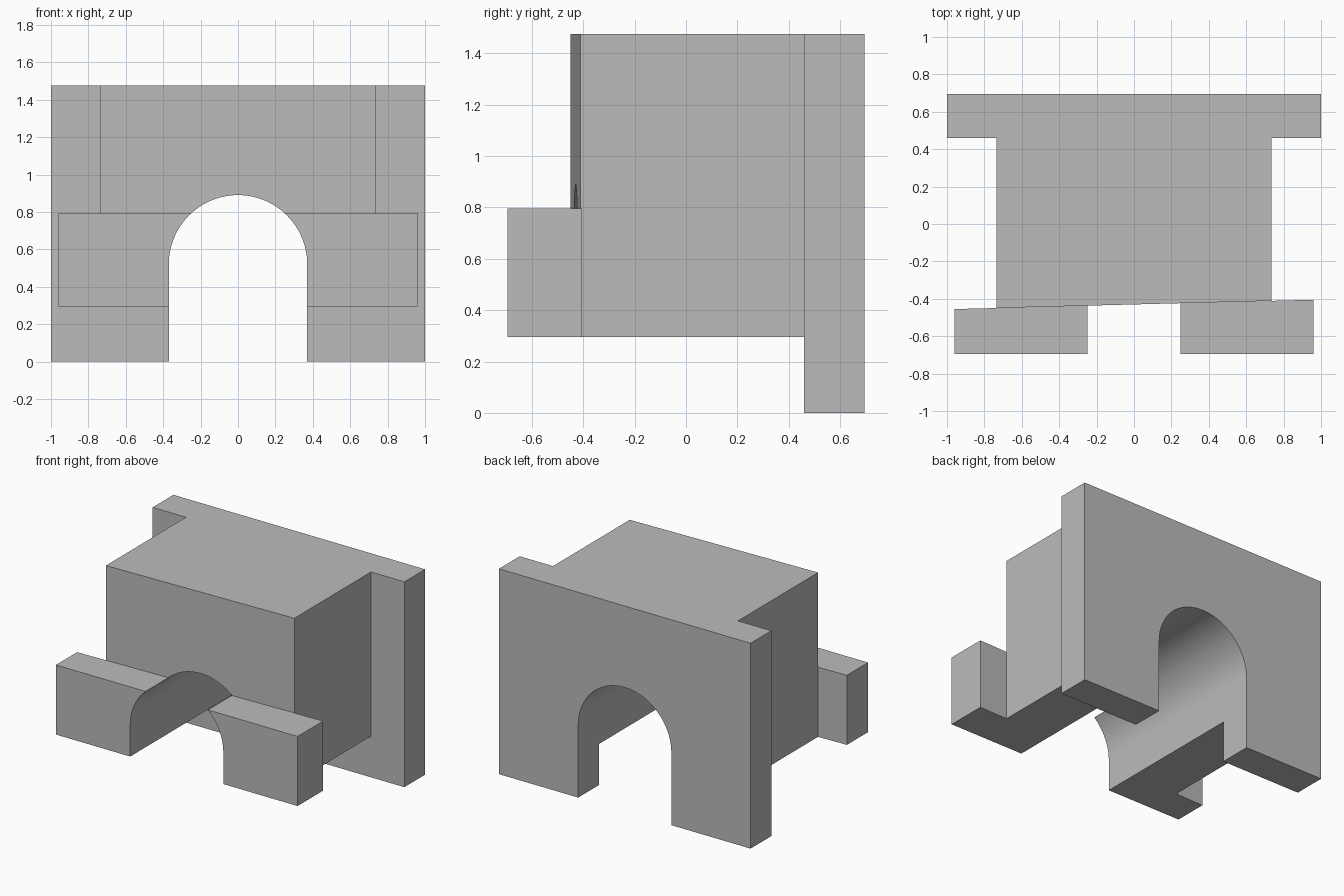
import bpy, bmesh, math
from mathutils import Vector

if "Cube" in bpy.data.objects:
    bpy.data.objects.remove(bpy.data.objects["Cube"], do_unlink=True)

stone = bpy.data.materials.new("plain grey")
stone.use_nodes = True
GREY = (0.5, 0.5, 0.5, 1)
stone.diffuse_color = GREY
stone.node_tree.nodes["Principled BSDF"].inputs["Base Color"].default_value = GREY


def prism(name, outline, offset):
    """Closed solid made by sweeping a flat outline along an offset."""
    bm = bmesh.new()
    face = bm.faces.new([bm.verts.new(p) for p in outline])
    swept = bmesh.ops.extrude_face_region(bm, geom=[face], use_keep_orig=True)
    verts = [v for v in swept["geom"] if isinstance(v, bmesh.types.BMVert)]
    bmesh.ops.translate(bm, verts=verts, vec=Vector(offset))
    bmesh.ops.recalc_face_normals(bm, faces=bm.faces)
    mesh = bpy.data.meshes.new(name)
    bm.to_mesh(mesh)
    bm.free()
    mesh.materials.append(stone)
    obj = bpy.data.objects.new(name, mesh)
    bpy.context.collection.objects.link(obj)
    return obj


def plan(name, points, bottom, top):
    return prism(name, [(x, y, bottom) for x, y in points], (0, 0, top - bottom))


def combine(target, tool, operation):
    mod = target.modifiers.new(operation, "BOOLEAN")
    mod.object, mod.operation, mod.solver = tool, operation, "EXACT"
    bpy.context.view_layer.objects.active = target
    bpy.ops.object.modifier_apply(modifier=mod.name)
    bpy.data.objects.remove(tool, do_unlink=True)


def slant(x):
    """Slightly skewed line where the front bar meets the block."""
    return -0.43 + 0.026 * x


TOP, LEDGE, BASE = 1.475, 0.795, 0.295
BLOCK, BAR, BACK = 0.735, 0.96, 0.55

# Tall rear slab standing on the ground
body = plan("arched_block", [(-1, 0.46), (1, 0.46), (1, 0.695), (-1, 0.695)], 0, TOP)

# Lower layer: front bar and block in one outline
lower = plan("lower_layer", [
    (-BAR, -0.695), (BAR, -0.695), (BAR, slant(BAR)), (BLOCK, slant(BLOCK)),
    (BLOCK, BACK), (-BLOCK, BACK), (-BLOCK, slant(-BLOCK)), (-BAR, slant(-BAR))], BASE, LEDGE)

# Upper layer: main block above the ledge
upper = plan("upper_layer", [
    (-BLOCK, slant(-BLOCK)), (BLOCK, slant(BLOCK)), (BLOCK, BACK), (-BLOCK, BACK)], LEDGE, TOP)
combine(body, lower, "UNION")
combine(body, upper, "UNION")

# Round-headed tunnel through the full depth
RADIUS, SPRING, STEPS = 0.37, 0.52, 48
arch = [(RADIUS, -1, -0.2)]
for i in range(STEPS + 1):
    a = math.pi * i / STEPS
    arch.append((RADIUS * math.cos(a), -1, SPRING + RADIUS * math.sin(a)))
arch.append((-RADIUS, -1, -0.2))
combine(body, prism("tunnel_cutter", arch, (0, 2, 0)), "DIFFERENCE")

# Merge flat faces, then smooth only the curved vault
bm = bmesh.new()
bm.from_mesh(body.data)
bmesh.ops.remove_doubles(bm, verts=bm.verts, dist=0.0005)
bmesh.ops.dissolve_limit(bm, angle_limit=math.radians(0.5), verts=bm.verts, edges=bm.edges)
bm.to_mesh(body.data)
bm.free()
bpy.ops.object.select_all(action="DESELECT")
body.select_set(True)
bpy.context.view_layer.objects.active = body
bpy.ops.object.shade_smooth_by_angle(angle=math.radians(30))
